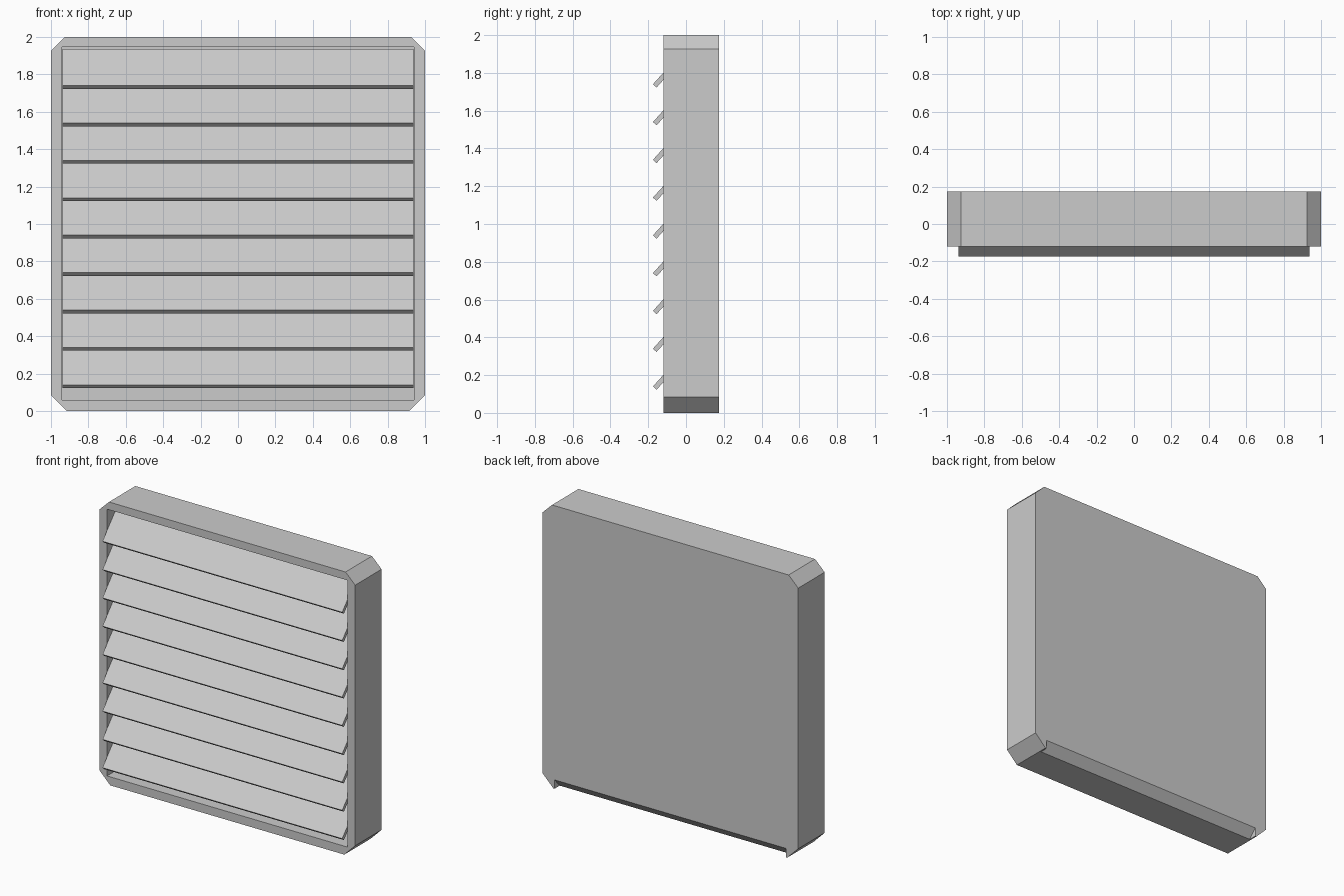
import bpy, bmesh, math

if "Cube" in bpy.data.objects:
    bpy.data.objects.remove(bpy.data.objects["Cube"])


def prism(name, pts, axis, lo, hi):
    """Extrude a closed profile along y (points are x,z) or x (points are y,z)."""
    def place(p, t):
        return (p[0], t, p[1]) if axis == 'y' else (t, p[0], p[1])
    bm = bmesh.new()
    a = [bm.verts.new(place(p, lo)) for p in pts]
    b = [bm.verts.new(place(p, hi)) for p in pts]
    n = len(pts)
    bm.faces.new(a)
    bm.faces.new(b)
    for i in range(n):
        j = (i + 1) % n
        bm.faces.new((a[i], a[j], b[j], b[i]))
    bmesh.ops.recalc_face_normals(bm, faces=bm.faces)
    me = bpy.data.meshes.new(name)
    bm.to_mesh(me)
    bm.free()
    ob = bpy.data.objects.new(name, me)
    bpy.context.collection.objects.link(ob)
    return ob


def cut(target, cutter):
    cutter.hide_render = True
    cutter.hide_viewport = True
    cutter.display_type = 'WIRE'
    m = target.modifiers.new(cutter.name, 'BOOLEAN')
    m.operation = 'DIFFERENCE'
    m.solver = 'EXACT'
    m.object = cutter


FRONT, BACK = -0.12, 0.175

# housing: shallow tray with clipped corners and a closed back
half = [(0.915, 0.0), (1.0, 0.085), (1.0, 1.927), (0.925, 2.0)]
outline = half + [(-x, z) for x, z in reversed(half)]
housing = prism("vent_housing", outline, 'y', FRONT, BACK)

# front recess behind the louvres
recess = [(-0.94, 0.06), (0.94, 0.06), (0.94, 1.945), (-0.94, 1.945)]
cut(housing, prism("recess_cutter", recess, 'y', FRONT - 0.2, 0.12))

# sloped cut along the bottom back edge, stopping short of the corners
slope = [(BACK - 0.085, -0.03), (BACK + 0.03, -0.03), (BACK + 0.03, 0.095)]
cut(housing, prism("bottom_edge_cutter", slope, 'x', -0.905, 0.905))

# louvres: nine thin tilted slats
ang, t, rise = math.radians(48), 0.026, 0.195
run = rise / math.tan(ang)
dy, dz = t * math.sin(ang), -t * math.cos(ang)
for i in range(9):
    y, z = -0.175, 0.14 + 0.2 * i
    prof = [(y, z), (y + dy, z + dz),
            (y + run + dy, z + rise + dz), (y + run, z + rise)]
    prism(f"louvre_slat_{i + 1}", prof, 'x', -0.937, 0.937)
